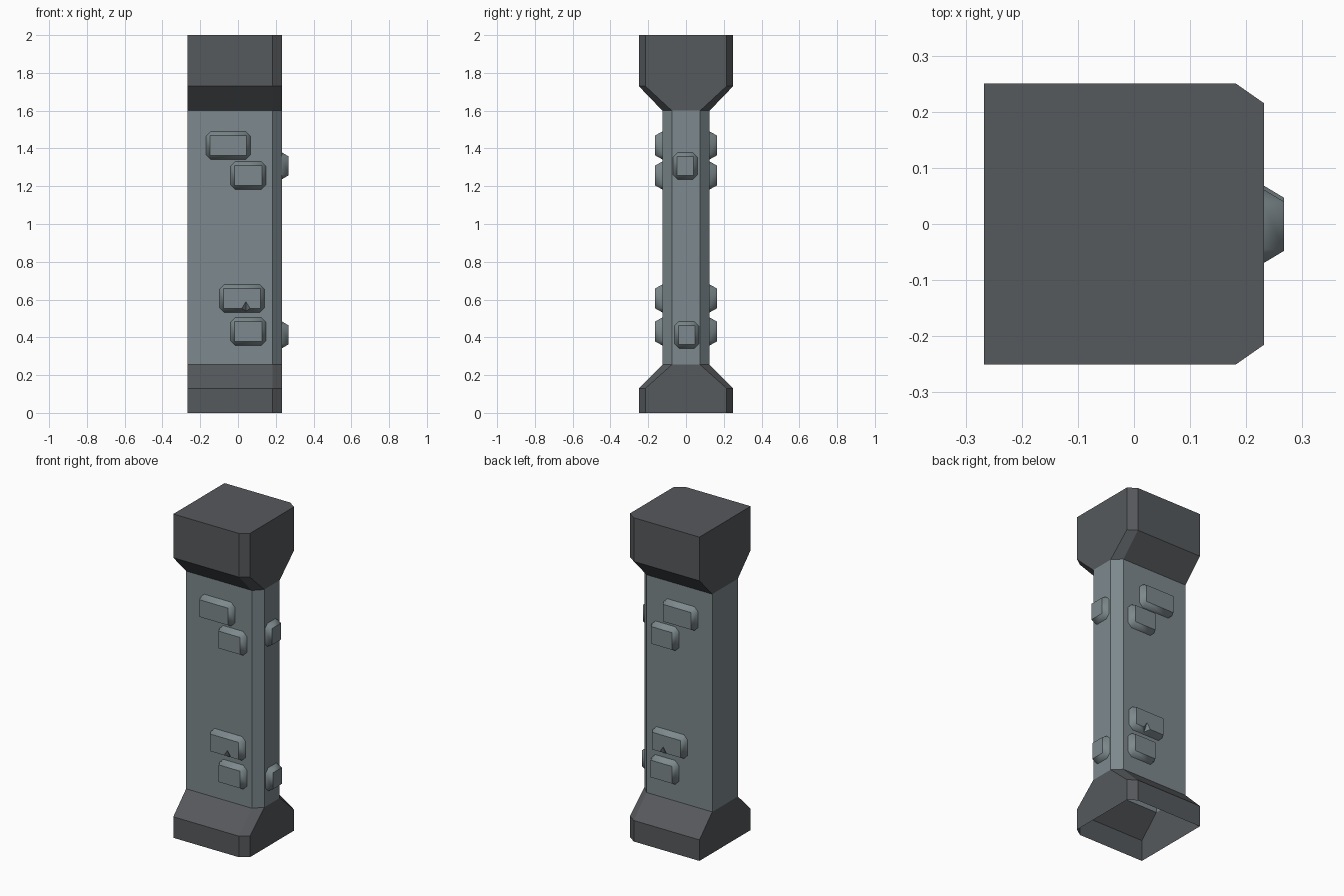
import bpy, bmesh
from mathutils import Vector

if "Cube" in bpy.data.objects:
    bpy.data.objects.remove(bpy.data.objects["Cube"])


def material(name, rgb):
    m = bpy.data.materials.new(name)
    m.diffuse_color = (*rgb, 1)
    m.use_nodes = True
    m.node_tree.nodes["Principled BSDF"].inputs["Base Color"].default_value = m.diffuse_color
    return m


DARK = material("dark grey stone", (0.093, 0.1, 0.107))
LIGHT = material("blue grey stone", (0.205, 0.25, 0.266))


def add_object(name, bm, mat):
    bmesh.ops.recalc_face_normals(bm, faces=bm.faces)
    mesh = bpy.data.meshes.new(name)
    bm.to_mesh(mesh)
    bm.free()
    mesh.materials.append(mat)
    ob = bpy.data.objects.new(name, mesh)
    bpy.context.collection.objects.link(ob)
    return ob


def bridge(bm, low, high):
    faces = []
    for i in range(len(low)):
        j = (i + 1) % len(low)
        faces.append(bm.faces.new((low[i], low[j], high[j], high[i])))
    return faces


# Column sections: a rectangle whose two +x corners are cut off
LEFT, CUT, RIGHT = -0.267, 0.182, 0.232
WIDE, NARROW = (0.25, 0.215), (0.125, 0.075)


def column_part(name, sections, mat, close_top=False):
    bm = bmesh.new()
    rings = []
    for z, (outer, inner) in sections:
        outline = [(LEFT, -outer), (CUT, -outer), (RIGHT, -inner),
                   (RIGHT, inner), (CUT, outer), (LEFT, outer)]
        rings.append([bm.verts.new((x, y, z)) for x, y in outline])
    for low, high in zip(rings, rings[1:]):
        bridge(bm, low, high)
    if close_top:
        bm.faces.new(rings[-1])
    return add_object(name, bm, mat)


# The column is a hollow shell, open underneath
column_part("base", [(0, WIDE), (0.13, WIDE), (0.255, NARROW)], DARK)
column_part("shaft", [(0.255, NARROW), (1.6, NARROW)], LIGHT)
column_part("capital", [(1.6, NARROW), (1.73, WIDE), (2, WIDE)], DARK, True)


def raised_stone(name, u, v, wide, high, place):
    """Raised stone: cut-corner foot, sloped sides, rectangular face."""
    bm = bmesh.new()
    a, b, c, s = wide / 2, high / 2, 0.025, 0.021
    foot, face = [], []
    for su, sv in ((-1, -1), (1, -1), (1, 1), (-1, 1)):
        ends = [(su * a, sv * (b - c)), (su * (a - c), sv * b)]
        if su * sv > 0:
            ends.reverse()
        if (su, sv) in ((1, -1), (-1, 1)):
            ends.reverse()
        if su * sv > 0:
            ends.reverse()
        # counter-clockwise order: leave one side, arrive at the next
        ends = sorted(ends, key=lambda p: abs(p[0]), reverse=(su == sv))
        if su != sv:
            ends = sorted(ends, key=lambda p: abs(p[0]))
        foot += [bm.verts.new(place(u + x, v + y, 0)) for x, y in ends]
        face.append(bm.verts.new(place(u + su * (a - s), v + sv * (b - s), 0.038)))
    sides = []
    for i in range(4):
        j = (i + 1) % 4
        sides.append(bm.faces.new((foot[2 * i], foot[2 * i + 1], face[i])))
        sides.append(bm.faces.new((foot[2 * i + 1], foot[2 * j], face[j], face[i])))
    for f in sides:
        f.smooth = True
    top = bm.faces.new(face)
    bm.faces.new(foot)
    for e in top.edges:
        e.smooth = False
    return add_object(name, bm, LIGHT)


def on_front(u, v, d):
    return Vector((u, -0.125 - d, v))


def on_right(u, v, d):
    return Vector((RIGHT + d * 0.92, u, v))


# Notch cutter for the chipped stone
bm = bmesh.new()
for p in ((0.042, -0.1635, 0.59), (0.042, -0.13, 0.525),
          (-0.03, -0.19, 0.525), (0.114, -0.19, 0.525)):
    bm.verts.new(p)
bmesh.ops.convex_hull(bm, input=bm.verts)
notch = add_object("notch_cutter", bm, LIGHT)
notch.hide_render = True
notch.hide_set(True)

# Stones on the front, mirrored to the back
for name, u, v, wide in (("upper_long_stone", -0.052, 1.416, 0.235),
                         ("upper_short_stone", 0.054, 1.257, 0.187),
                         ("chipped_stone", 0.021, 0.606, 0.237),
                         ("lower_short_stone", 0.055, 0.431, 0.187)):
    ob = raised_stone(name, u, v, wide, 0.148, on_front)
    if name == "chipped_stone":
        cut = ob.modifiers.new("notch", 'BOOLEAN')
        cut.operation = 'DIFFERENCE'
        cut.solver = 'EXACT'
        cut.object = notch
    mirror = ob.modifiers.new("back copy", 'MIRROR')
    mirror.use_axis = (False, True, False)
    mirror.use_mirror_merge = False

# Stones on the right side
raised_stone("upper_side_stone", -0.004, 1.308, 0.13, 0.143, on_right)
raised_stone("lower_side_stone", 0.003, 0.413, 0.13, 0.143, on_right)
